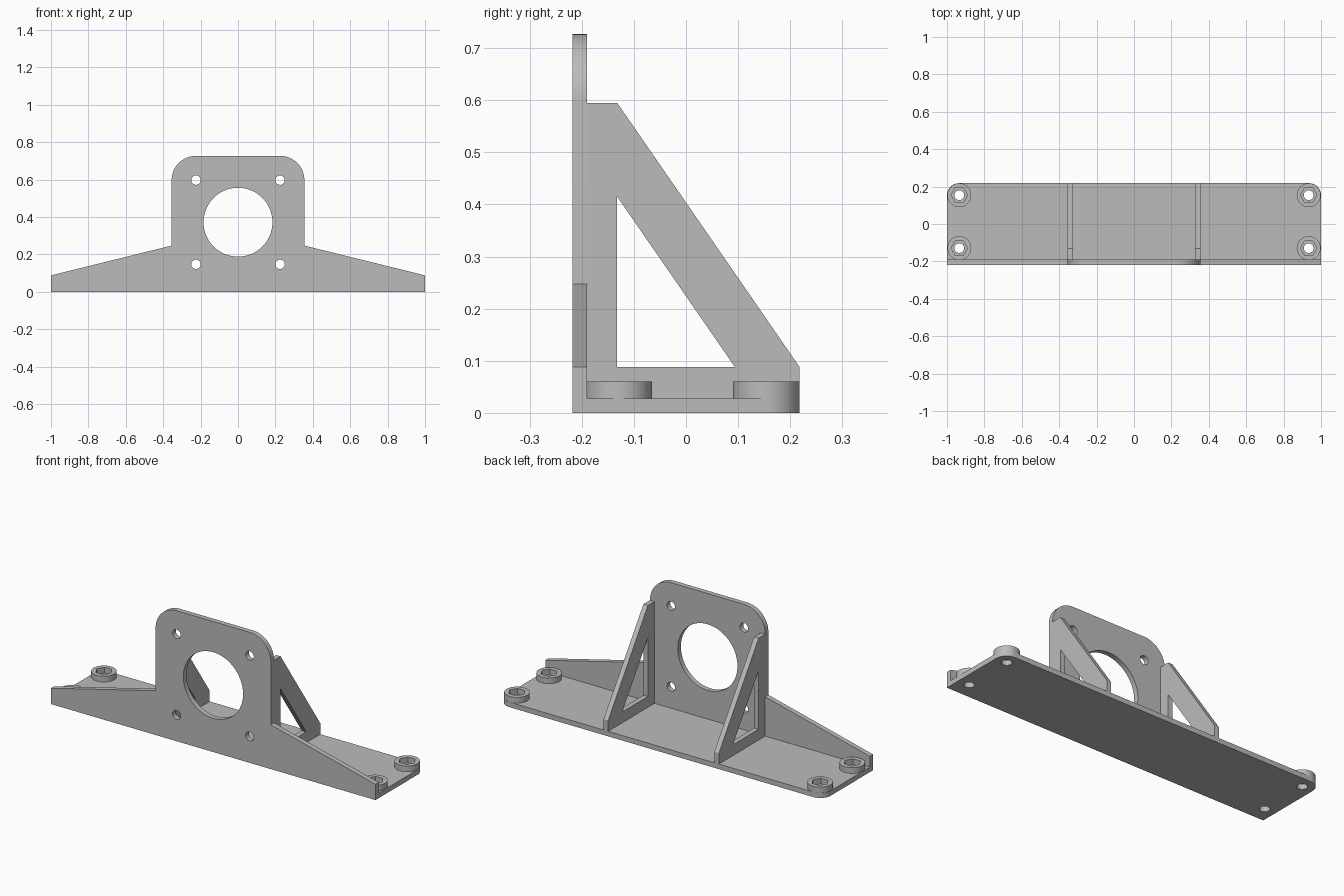
import bpy, bmesh
from math import cos, sin, radians, tau
from mathutils import Matrix, Vector

if "Cube" in bpy.data.objects:
    bpy.data.objects.remove(bpy.data.objects["Cube"], do_unlink=True)

GREY = (0.5, 0.5, 0.5, 1)
grey = bpy.data.materials.new("plain grey")
grey.use_nodes = True
grey.diffuse_color = GREY
grey.node_tree.nodes["Principled BSDF"].inputs["Base Color"].default_value = GREY

# Shared sizes
BACK, FRONT, WALL = 0.218, -0.218, 0.028
INNER = FRONT + WALL
SLOPE_LOW = 0.088
BOSS_R, BOLT_R = 0.064, 0.026
BOLT_X, BOLT_Y = 0.934, (-0.129, 0.154)

# Matrices that place a flat profile in the xz or yz plane
UPRIGHT = Matrix(((1, 0, 0, 0), (0, 0, 1, 0), (0, 1, 0, 0), (0, 0, 0, 1)))
SIDEWAYS = Matrix(((0, 0, 1, 0), (1, 0, 0, 0), (0, 1, 0, 0), (0, 0, 0, 1)))
FLAT = Matrix.Identity(4)


def ring(cx, cy, r, n=48):
    return [(cx + r * cos(tau * i / n), cy + r * sin(tau * i / n)) for i in range(n)]


def arc(cx, cy, r, start, n=12):
    return [(cx + r * cos(radians(start + 90 * i / n)),
             cy + r * sin(radians(start + 90 * i / n))) for i in range(n + 1)]


def plate(name, outline, holes, low, high, frame):
    """Fill an outline with holes and extrude it from low to high."""
    bm = bmesh.new()
    edges = []
    for loop in [outline] + holes:
        verts = [bm.verts.new((u, v, low)) for u, v in loop]
        edges += [bm.edges.new((verts[i - 1], verts[i])) for i in range(len(verts))]
    bmesh.ops.triangle_fill(bm, edges=edges, use_beauty=True, normal=(0, 0, 1))
    grown = bmesh.ops.extrude_face_region(bm, geom=bm.faces[:], use_keep_orig=True)
    bmesh.ops.translate(bm, vec=Vector((0, 0, high - low)),
                        verts=[g for g in grown["geom"] if isinstance(g, bmesh.types.BMVert)])
    bm.transform(frame)
    bmesh.ops.recalc_face_normals(bm, faces=bm.faces)
    mesh = bpy.data.meshes.new(name)
    bm.to_mesh(mesh)
    bm.free()
    mesh.materials.append(grey)
    obj = bpy.data.objects.new(name, mesh)
    bpy.context.collection.objects.link(obj)
    bpy.ops.object.select_all(action="DESELECT")
    obj.select_set(True)
    bpy.context.view_layer.objects.active = obj
    bpy.ops.object.shade_smooth_by_angle(angle=radians(25))
    return obj


# Front plate: sloping wings, rounded motor face, bore and four screw holes
HALF, SCREW_X, SCREW_Z, CORNER = 0.355, 0.225, (0.147, 0.597), 0.13
face = ([(-1, 0), (1, 0), (1, SLOPE_LOW), (HALF, 0.247)]
        + arc(SCREW_X, SCREW_Z[1], CORNER, 0)
        + arc(-SCREW_X, SCREW_Z[1], CORNER, 90)
        + [(-HALF, 0.247), (-1, SLOPE_LOW)])
screws = [ring(s * SCREW_X, z, 0.025, 32) for s in (-1, 1) for z in SCREW_Z]
plate("front_plate", face, screws + [ring(0, 0.372, 0.184, 80)], FRONT, INNER, UPRIGHT)

# Base plate with rounded back corners and bolt holes
base = ([(-1, INNER), (1, INNER)]
        + arc(1 - BOSS_R, BACK - BOSS_R, BOSS_R, 0)
        + arc(BOSS_R - 1, BACK - BOSS_R, BOSS_R, 90))
bolts = [(s * BOLT_X, y) for s in (-1, 1) for y in BOLT_Y]
plate("base_plate", base, [ring(x, y, BOLT_R, 32) for x, y in bolts], 0, WALL, FLAT)

# Round bosses with hexagonal nut pockets
for x, y in bolts:
    name = ("left" if x > 0 else "right") + ("_back" if y > 0 else "_front") + "_boss"
    plate(name, ring(x, y, BOSS_R), [ring(x, y, 0.044, 6)], WALL, 0.06, FLAT)

# Triangular side ribs with a triangular window
rib = [(INNER, WALL), (BACK, WALL), (BACK, SLOPE_LOW), (-0.132, 0.595), (INNER, 0.595)]
window = [(-0.132, SLOPE_LOW), (0.094, SLOPE_LOW), (-0.132, 0.415)]
plate("left_rib", rib, [window], HALF - WALL, HALF, SIDEWAYS)
plate("right_rib", rib, [window], -HALF, WALL - HALF, SIDEWAYS)
